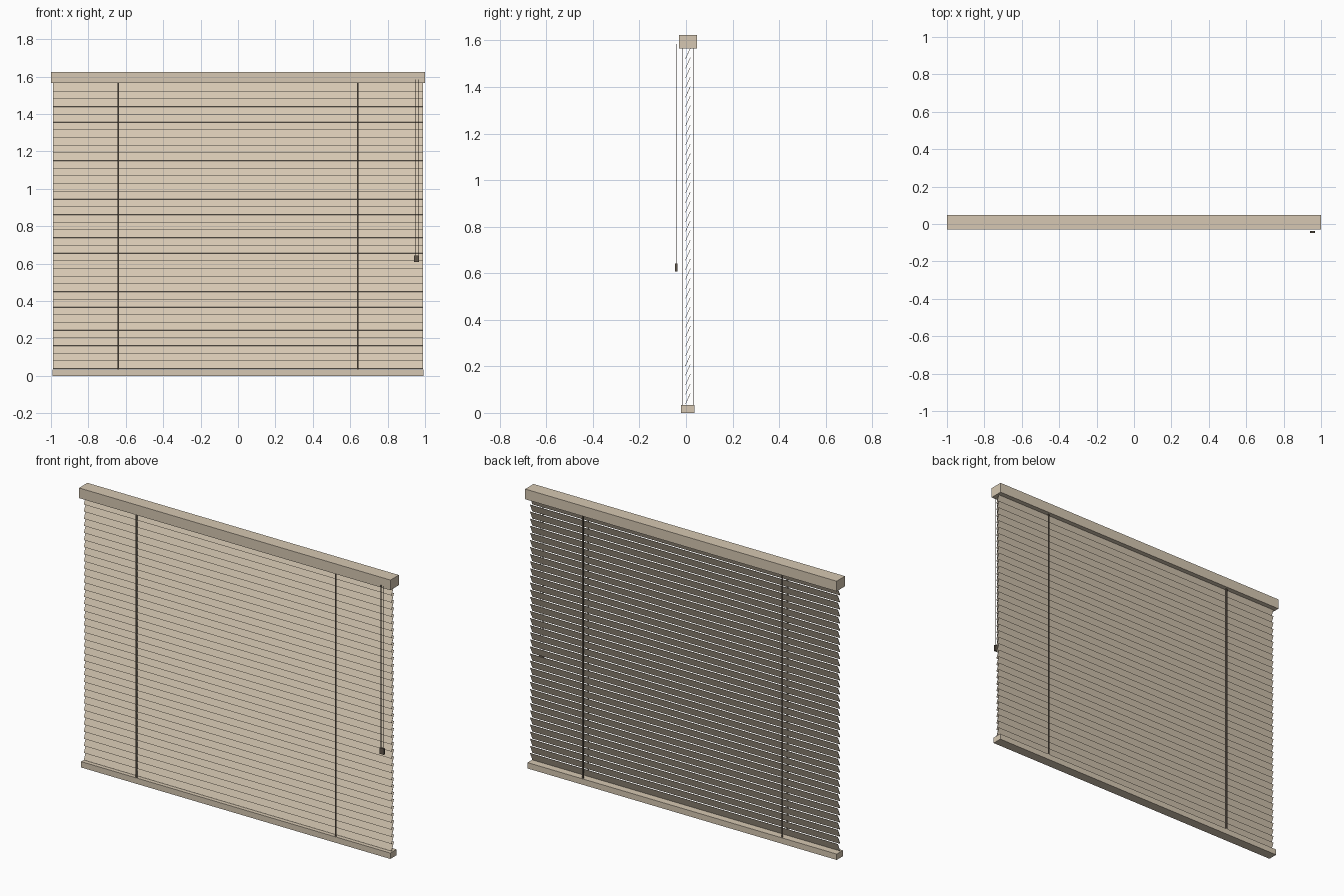
import bpy
import bmesh
import math
from mathutils import Matrix

cube = bpy.data.objects.get("Cube")
if cube:
    bpy.data.objects.remove(cube, do_unlink=True)


def material(name, rgb):
    m = bpy.data.materials.new(name)
    m.use_nodes = True
    m.diffuse_color = (*rgb, 1)
    m.node_tree.nodes["Principled BSDF"].inputs["Base Color"].default_value = (*rgb, 1)
    return m


TAN = material("tan", (0.67, 0.575, 0.445))
BROWN = material("dark brown", (0.115, 0.092, 0.068))


def make(name, mat, bm):
    mesh = bpy.data.meshes.new(name)
    bm.to_mesh(mesh)
    bm.free()
    mesh.materials.append(mat)
    obj = bpy.data.objects.new(name, mesh)
    bpy.context.collection.objects.link(obj)
    return obj


def box(name, mat, lo, hi):
    bm = bmesh.new()
    size = [b - a for a, b in zip(lo, hi)]
    mid = [(a + b) / 2 for a, b in zip(lo, hi)]
    bmesh.ops.create_cube(bm, matrix=Matrix.Translation(mid) @ Matrix.Diagonal((*size, 1)))
    return make(name, mat, bm)


def rod(name, mat, x, y, z0, z1, radius, sides=8):
    bm = bmesh.new()
    bmesh.ops.create_cone(bm, cap_ends=True, segments=sides, radius1=radius, radius2=radius,
                          depth=z1 - z0, matrix=Matrix.Translation((x, y, (z0 + z1) / 2)))
    obj = make(name, mat, bm)
    for p in obj.data.polygons:
        p.use_smooth = len(p.vertices) == 4
    return obj


# Rails
box("head_rail", TAN, (-1, -0.03, 1.565), (1, 0.047, 1.624))
box("bottom_rail", TAN, (-0.993, -0.021, 0), (0.993, 0.036, 0.034))

# Tilted slats, top edge leaning to the back
SLATS, PITCH, WIDTH, TILT = 37, 0.0412, 0.051, math.radians(66)
bm = bmesh.new()
bmesh.ops.create_cube(bm, matrix=Matrix.Translation((0, 0.008, 0.0605))
                      @ Matrix.Rotation(TILT, 4, "X")
                      @ Matrix.Diagonal((1.976, WIDTH, 0.002, 1)))
slats = make("slats", TAN, bm)
array = slats.modifiers.new("stack", "ARRAY")
array.count = SLATS
array.use_relative_offset = False
array.use_constant_offset = True
array.constant_offset_displace = (0, 0, PITCH)

# Ladder cords in front of and behind the slats
for side, sx in (("left", 1), ("right", -1)):
    for place, y in (("front", -0.017), ("back", 0.031)):
        box(f"{side}_{place}_ladder_cord", BROWN,
            (sx * 0.64 - 0.005, y - 0.001, 0.03), (sx * 0.64 + 0.005, y + 0.001, 1.57))

# Pull cords ending in one flat tassel
for n, x in (("outer", 0.963), ("inner", 0.948)):
    rod(f"{n}_pull_cord", BROWN, x, -0.042, 0.635, 1.585, 0.0017)
box("tassel", BROWN, (0.942, -0.047, 0.607), (0.969, -0.037, 0.642))
